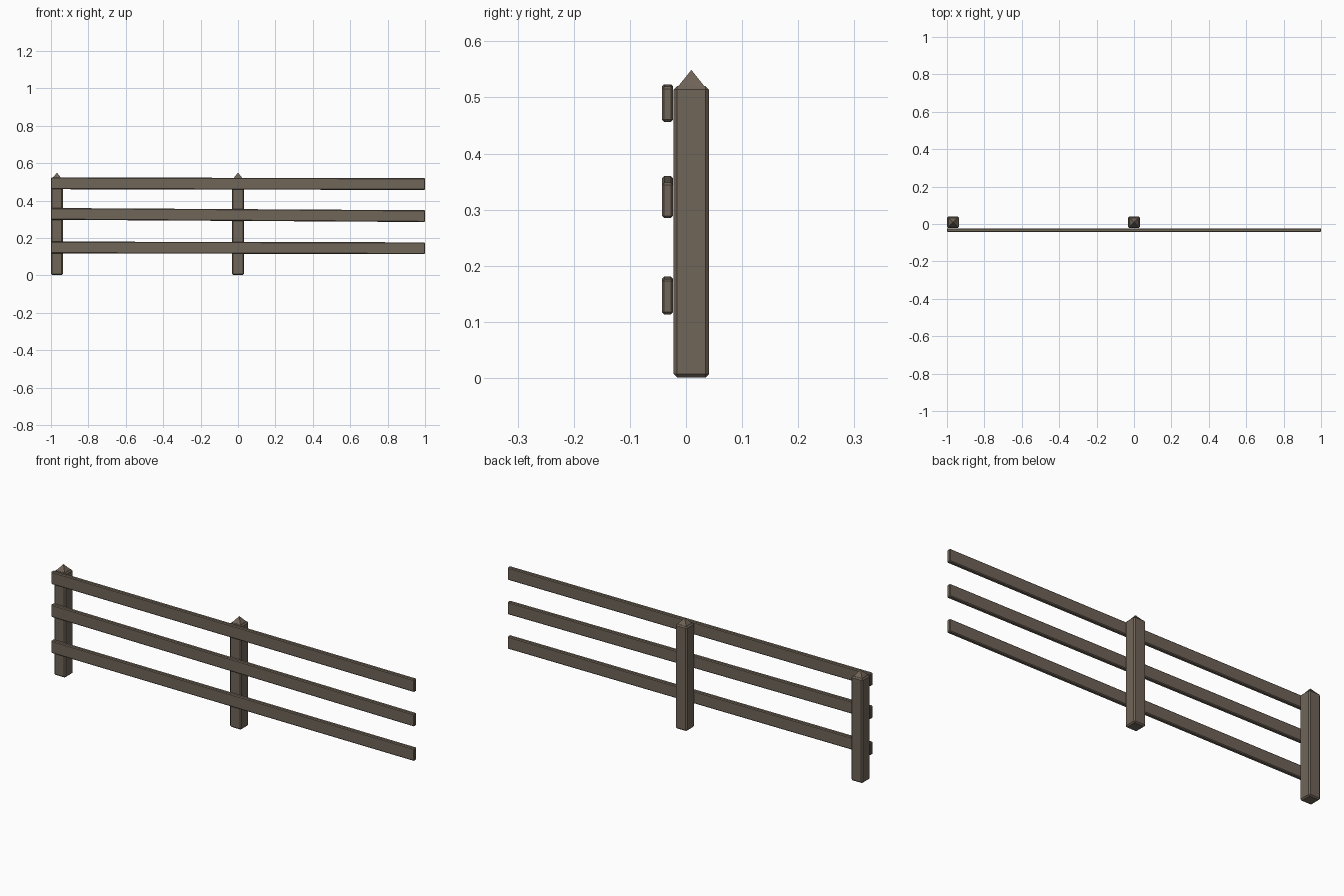
import bpy, bmesh, math
from mathutils import Matrix

if "Cube" in bpy.data.objects:
    bpy.data.objects.remove(bpy.data.objects["Cube"])

wood = bpy.data.materials.new("weathered_wood")
wood.diffuse_color = (0.162, 0.128, 0.098, 1)
wood.use_nodes = True
wood.node_tree.nodes["Principled BSDF"].inputs["Base Color"].default_value = wood.diffuse_color


def finish(name, bm):
    me = bpy.data.meshes.new(name)
    bm.to_mesh(me)
    bm.free()
    me.materials.append(wood)
    ob = bpy.data.objects.new(name, me)
    bpy.context.collection.objects.link(ob)
    return ob


def box(name, centre, size, bevel, tilt=0.0):
    """Chamfered timber, optionally tilted in the fence plane."""
    bm = bmesh.new()
    m = (Matrix.Translation(centre) @ Matrix.Rotation(tilt, 4, 'Y')
         @ Matrix.Diagonal((*size, 1)))
    bmesh.ops.create_cube(bm, size=1, matrix=m)
    bmesh.ops.bevel(bm, geom=bm.edges[:], offset=bevel, segments=1,
                    affect='EDGES', profile=0.5)
    return finish(name, bm)


def cap(name, x, y, z, width, height):
    """Four-sided pointed post top."""
    bm = bmesh.new()
    m = (Matrix.Translation((x, y, z + height / 2))
         @ Matrix.Rotation(math.pi / 4, 4, 'Z'))
    bmesh.ops.create_cone(bm, cap_ends=True, segments=4,
                          radius1=width / math.sqrt(2), radius2=0,
                          depth=height, matrix=m)
    return finish(name, bm)


# Posts with pointed tops
for label, x in (("end", -0.968), ("middle", 0.0)):
    box(label + "_post", (x, 0.0095, 0.2605), (0.063, 0.063, 0.519), 0.006)
    cap(label + "_post_cap", x, 0.0095, 0.518, 0.05, 0.031)

# Rails, each sagging slightly to the right: centre height, drop
for label, z, drop in (("top", 0.490, 0.004), ("middle", 0.3225, 0.012),
                       ("bottom", 0.147, 0.004)):
    box(label + "_rail", (0, -0.033, z), (2.0, 0.02, 0.063), 0.004,
        math.atan2(drop, 2))
